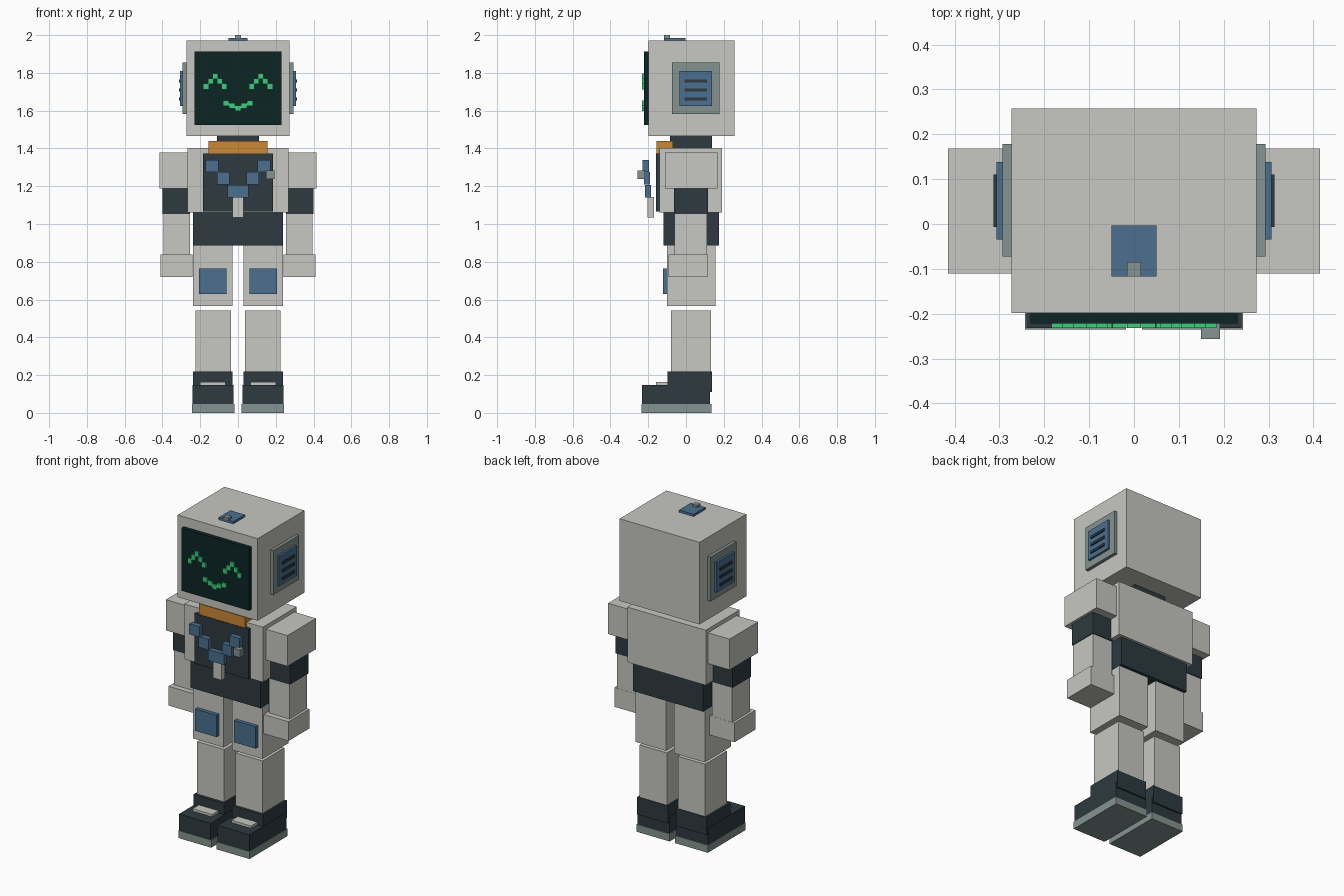
import bpy


def material(name, rgb):
    m = bpy.data.materials.new(name)
    m.diffuse_color = (*rgb, 1)
    return m


WHITE = material("shell_white", (0.57, 0.58, 0.54))
DARK = material("dark_slate", (0.026, 0.042, 0.051))
BLUE = material("steel_blue", (0.069, 0.162, 0.279))
GREY = material("grey_green", (0.23, 0.296, 0.279))
ORANGE = material("orange", (0.60, 0.246, 0.034))
SCREEN = material("screen_black", (0.004, 0.018, 0.018))
GREEN = material("glow_green", (0.045, 0.61, 0.205))


def box(name, x, y, z, mat):
    """Box from (min, max) ranges on each axis."""
    bpy.ops.mesh.primitive_cube_add(size=1)
    ob = bpy.context.object
    ob.name = name
    ob.location = [(a + b) / 2 for a, b in (x, y, z)]
    ob.scale = [b - a for a, b in (x, y, z)]
    bpy.ops.object.transform_apply(location=True, rotation=False, scale=True)
    ob.data.materials.append(mat)
    return ob


def pair(name, x, y, z, mat):
    """The same box on the right and left sides."""
    box("right_" + name, x, y, z, mat)
    box("left_" + name, (-x[1], -x[0]), y, z, mat)


def mid(half):
    return (-half, half)


# Head, face screen and top button
box("head", mid(0.273), (-0.198, 0.258), (1.465, 1.972), WHITE)
box("face_screen", mid(0.231), (-0.222, -0.19), (1.525, 1.912), SCREEN)
box("top_plate", mid(0.05), (-0.117, -0.003), (1.972, 1.986), BLUE)
box("top_knob", mid(0.016), (-0.117, -0.085), (1.986, 2.0), GREY)

# Glowing eyes and smile, stepped squares
FACE_Y = (-0.232, -0.22)
for i in range(5):
    x = 0.073 + 0.024 * i
    z = 1.783 - 0.0275 * abs(i - 2)
    pair(f"eye_pixel_{i}", (x - 0.015, x + 0.015), FACE_Y, (z - 0.015, z + 0.015), GREEN)
    x = 0.032 * (i - 2)
    z = 1.613 + 0.0135 * abs(i - 2)
    box(f"mouth_pixel_{i}", (x - 0.0155, x + 0.0155), FACE_Y, (z - 0.014, z + 0.014), GREEN)

# Ear vents
pair("ear_plate", (0.27, 0.293), (-0.073, 0.178), (1.582, 1.855), GREY)
pair("ear_vent", (0.29, 0.306), (-0.035, 0.138), (1.625, 1.81), BLUE)
for i, z in enumerate((1.662, 1.71, 1.758)):
    pair(f"ear_slot_{i}", (0.30, 0.313), (-0.007, 0.11), (z - 0.008, z + 0.008), DARK)

# Neck, collar and torso
box("neck", mid(0.11), (-0.085, 0.138), (1.38, 1.468), DARK)
box("collar", mid(0.157), (-0.157, -0.07), (1.373, 1.44), ORANGE)
box("torso", mid(0.268), (-0.14, 0.19), (1.062, 1.402), WHITE)
box("chest_panel", mid(0.185), (-0.16, -0.13), (1.065, 1.374), DARK)
box("waist", mid(0.239), (-0.12, 0.174), (0.885, 1.064), DARK)

# Raised chest chevron with clasp and pin
pair("chevron_top", (0.103, 0.172), (-0.23, -0.197), (1.275, 1.34), BLUE)
pair("chevron_middle", (0.046, 0.112), (-0.223, -0.19), (1.208, 1.275), BLUE)
box("chevron_bottom", mid(0.055), (-0.216, -0.184), (1.14, 1.207), BLUE)
box("chest_clasp", mid(0.03), (-0.203, -0.17), (1.034, 1.142), WHITE)
box("chest_pin", (0.149, 0.192), (-0.256, -0.217), (1.238, 1.284), GREY)

# Arms
pair("shoulder", (0.262, 0.415), (-0.11, 0.168), (1.188, 1.378), WHITE)
pair("elbow", (0.254, 0.399), (-0.064, 0.117), (1.053, 1.189), DARK)
pair("forearm", (0.255, 0.394), (-0.06, 0.112), (0.83, 1.06), WHITE)
pair("hand", (0.24, 0.41), (-0.093, 0.113), (0.719, 0.838), WHITE)

# Legs
pair("thigh", (0.028, 0.237), (-0.1, 0.155), (0.565, 0.887), WHITE)
pair("knee_pad", (0.06, 0.206), (-0.123, -0.095), (0.629, 0.764), BLUE)
pair("shin", (0.038, 0.224), (-0.08, 0.133), (0.2, 0.541), WHITE)

# Boots
pair("boot_ankle", (0.028, 0.237), (-0.097, 0.138), (0.11, 0.218), DARK)
pair("boot_foot", (0.024, 0.24), (-0.232, 0.128), (0.045, 0.148), DARK)
pair("boot_sole", (0.018, 0.243), (-0.235, 0.134), (0.0, 0.046), GREY)
pair("boot_strap", (0.066, 0.2), (-0.158, -0.095), (0.14, 0.163), WHITE)
